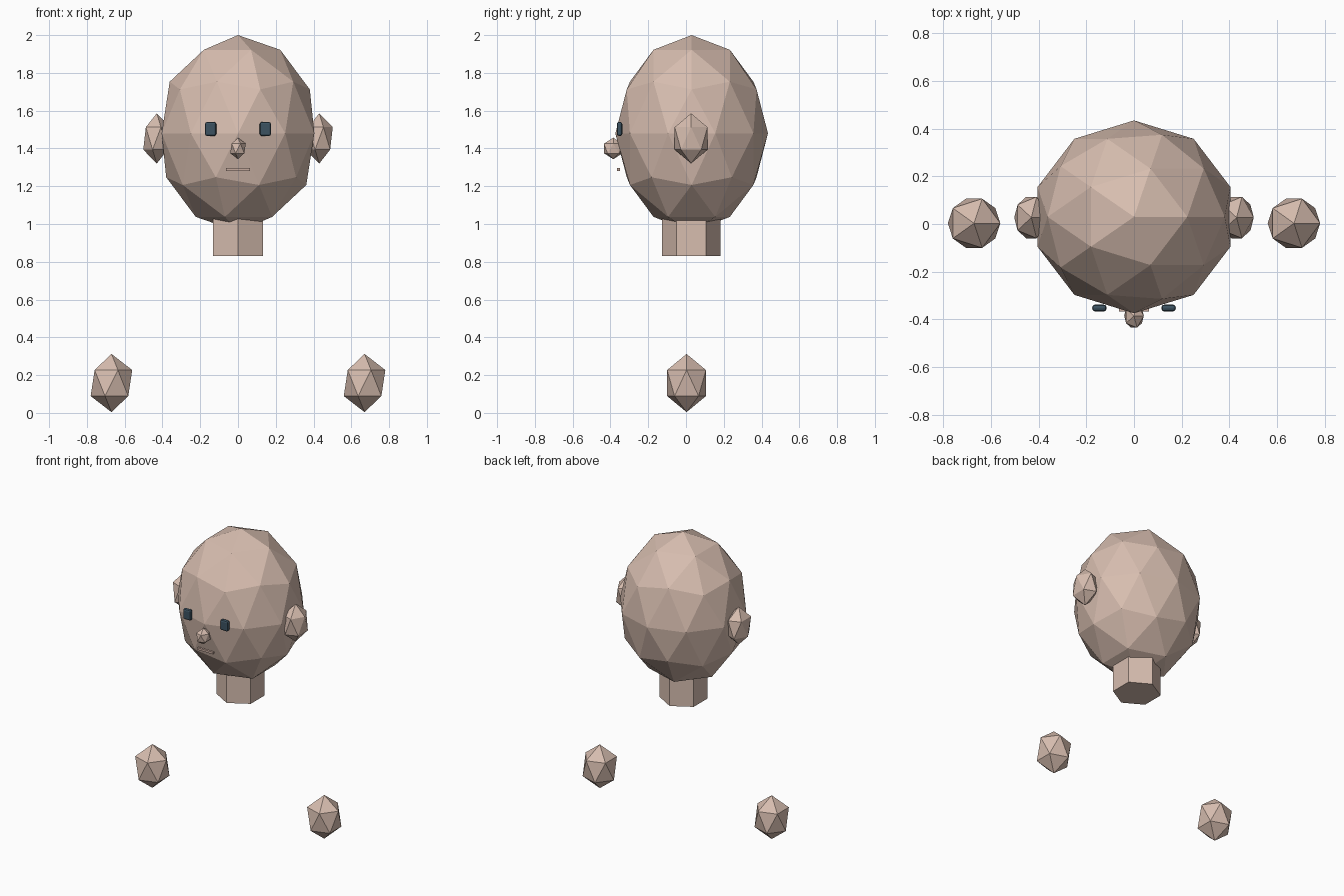
import bpy

if "Cube" in bpy.data.objects:
    bpy.data.objects.remove(bpy.data.objects["Cube"])


def material(name, rgb):
    m = bpy.data.materials.new(name)
    m.diffuse_color = (*rgb, 1)
    m.use_nodes = True
    m.node_tree.nodes["Principled BSDF"].inputs["Base Color"].default_value = m.diffuse_color
    return m


SKIN = material("skin", (0.68, 0.51, 0.43))
DARK = material("eye_dark", (0.045, 0.085, 0.12))
LIP = material("lip", (0.56, 0.40, 0.34))


def finish(name, scale, mat):
    ob = bpy.context.object
    ob.name = name
    ob.scale = scale
    ob.data.materials.append(mat)
    bpy.ops.object.transform_apply(location=False, rotation=False, scale=True)
    return ob


def ball(name, loc, radii, subdivisions=1):
    bpy.ops.mesh.primitive_ico_sphere_add(subdivisions=subdivisions, radius=1, location=loc)
    return finish(name, radii, SKIN)


def box(name, loc, size, mat):
    bpy.ops.mesh.primitive_cube_add(size=1, location=loc)
    return finish(name, size, mat)


# Head and hexagonal neck
ball("head", (0, 0.03, 1.48), (0.425, 0.404, 0.52), 2)
bpy.ops.mesh.primitive_cylinder_add(vertices=6, radius=0.154, depth=0.26, location=(0, 0.028, 0.96))
finish("neck", (1, 1, 1), SKIN)

# Nose and mouth
ball("nose", (0, -0.385, 1.40), (0.046, 0.058, 0.057))
box("mouth", (0, -0.358, 1.288), (0.125, 0.016, 0.015), LIP)

# Paired parts: ears, floating hands, eyes
for side, s in (("left", -1), ("right", 1)):
    ball(f"{side}_ear", (s * 0.43, 0.027, 1.453), (0.08, 0.102, 0.133))
    ball(f"{side}_hand", (s * 0.67, 0.003, 0.158), (0.123, 0.121, 0.154))
    eye = box(f"{side}_eye", (s * 0.145, -0.352, 1.503), (0.06, 0.029, 0.075), DARK)
    bevel = eye.modifiers.new("rounding", 'BEVEL')
    bevel.width = 0.012
    bevel.segments = 2
